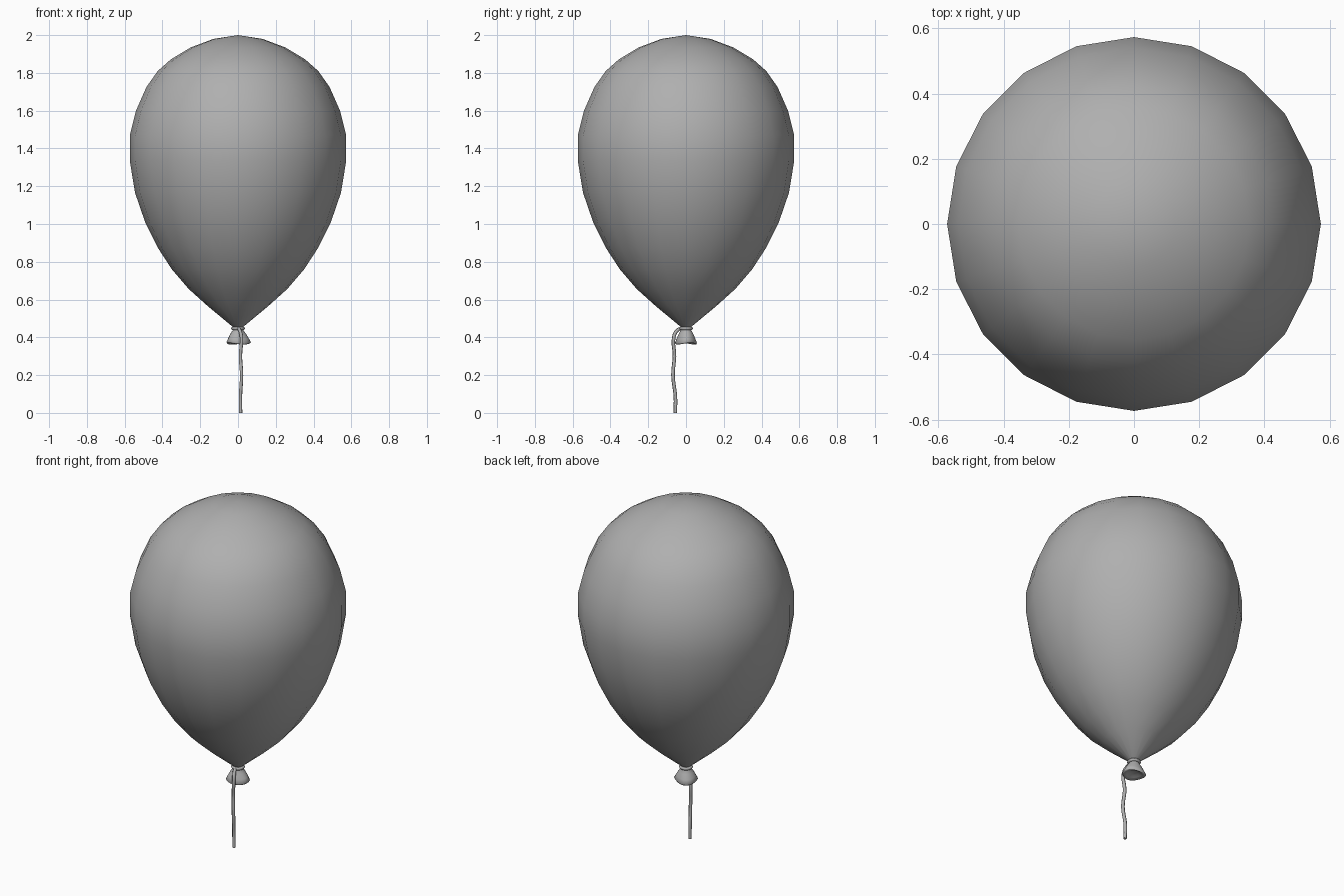
import bpy, bmesh
from math import sin, cos, pi

if "Cube" in bpy.data.objects:
    bpy.data.objects.remove(bpy.data.objects["Cube"])

# Dark grey rubber and string
grey = bpy.data.materials.new("dark_grey")
grey.diffuse_color = (0.43, 0.43, 0.43, 1)
grey.use_nodes = True
grey.node_tree.nodes["Principled BSDF"].inputs["Base Color"].default_value = grey.diffuse_color


def add_object(name, data):
    data.materials.append(grey)
    ob = bpy.data.objects.new(name, data)
    bpy.context.collection.objects.link(ob)
    return ob


def lathe(name, profile, sides, shape=lambda a, r, z: (r, r, z)):
    """Revolve (r, z) points; r = 0 makes a pole. shape can distort each ring."""
    bm = bmesh.new()
    rings = []
    for r, z in profile:
        if r == 0:
            rings.append([bm.verts.new((0, 0, z))] * sides)
            continue
        ring = []
        for i in range(sides):
            a = 2 * pi * i / sides
            rx, ry, zz = shape(a, r, z)
            ring.append(bm.verts.new((rx * cos(a), ry * sin(a), zz)))
        rings.append(ring)
    for lo, hi in zip(rings, rings[1:]):
        for i in range(sides):
            j = (i + 1) % sides
            bm.faces.new(dict.fromkeys((lo[i], lo[j], hi[j], hi[i])))
    bmesh.ops.recalc_face_normals(bm, faces=bm.faces)
    mesh = bpy.data.meshes.new(name)
    bm.to_mesh(mesh)
    bm.free()
    mesh.shade_smooth()
    return add_object(name, mesh)


def cord(name, points, radius, cyclic=False):
    """Smooth tube through points."""
    cu = bpy.data.curves.new(name, 'CURVE')
    cu.dimensions = '3D'
    cu.bevel_depth = radius
    cu.bevel_resolution = 1
    cu.resolution_u = 4
    cu.use_fill_caps = True
    sp = cu.splines.new('BEZIER')
    sp.bezier_points.add(len(points) - 1)
    for bp, p in zip(sp.bezier_points, points):
        bp.co = p
        bp.handle_left_type = bp.handle_right_type = 'AUTO'
    sp.use_cyclic_u = cyclic
    return add_object(name, cu)


# Balloon body, 20 sided
lathe("balloon_body", [
    (0, 0.44), (0.027, 0.455), (0.16, 0.565), (0.26, 0.655), (0.35, 0.76),
    (0.425, 0.875), (0.49, 1.005), (0.545, 1.165), (0.573, 1.335),
    (0.573, 1.468), (0.54, 1.6), (0.485, 1.725), (0.425, 1.81),
    (0.355, 1.872), (0.25, 1.935), (0.13, 1.98), (0, 2.0)], 20)


# Flared, wavy mouth below the knot, slightly hollow underneath
def ruffle(a, r, z):
    k = (r - 0.025) / 0.035
    w = 1 + 0.06 * k * cos(3 * a)
    return r * w * (1 + 0.06 * k), r * w * (1 - 0.05 * k), z + 0.005 * k * sin(2 * a + 0.5)


lathe("balloon_mouth", [
    (0.026, 0.46), (0.026, 0.44), (0.039, 0.42), (0.051, 0.395), (0.061, 0.372),
    (0.056, 0.366), (0.04, 0.375), (0.022, 0.383), (0, 0.386)], 20, ruffle)

# String wrapped around the neck
cord("string_loop", [(0.028 * cos(i * pi / 4), 0.028 * sin(i * pi / 4), 0.447)
                     for i in range(8)], 0.009, True)

# Hanging string
cord("string", [
    (0.0, -0.02, 0.449), (0.008, -0.044, 0.439), (0.018, -0.064, 0.405),
    (0.013, -0.061, 0.30), (0.019, -0.069, 0.20),
    (0.013, -0.056, 0.085), (0.014, -0.057, 0.0)], 0.0095)
